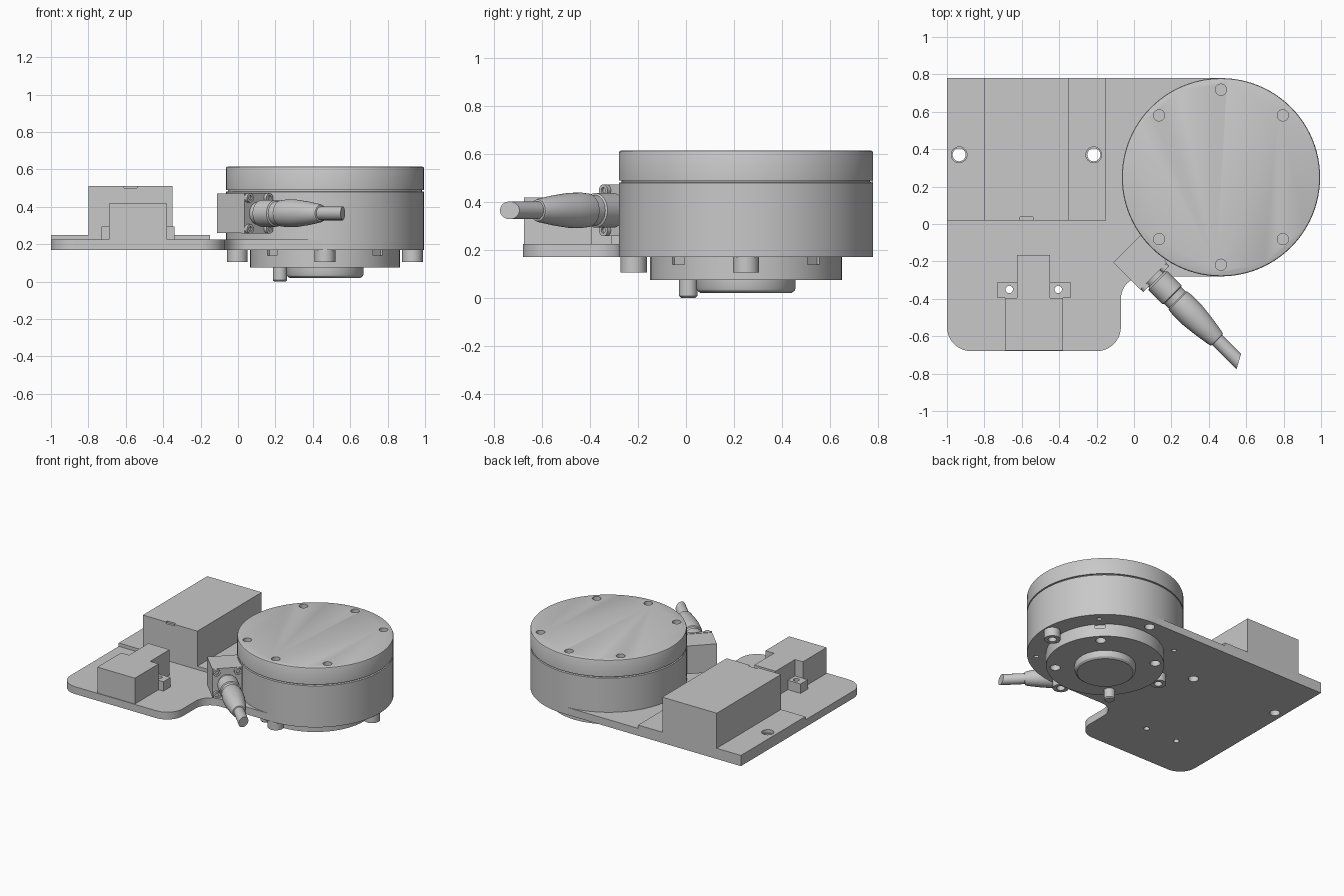
import bpy
import bmesh
from math import pi, cos, sin, radians
from mathutils import Matrix, Vector

cube = bpy.data.objects.get("Cube")
if cube:
    bpy.data.objects.remove(cube, do_unlink=True)

GREY = (0.58, 0.58, 0.58, 1)
grey = bpy.data.materials.new("light grey")
grey.use_nodes = True
grey.diffuse_color = GREY
grey.node_tree.nodes["Principled BSDF"].inputs["Base Color"].default_value = GREY

CX, CY, R = 0.465, 0.25, 0.53   # drum axis and radius
BOLT_R = 0.468                  # bolt circle
HUB_R = 0.34                    # hub hole circle


def polar(radius, degrees):
    a = radians(degrees)
    return CX + radius * cos(a), CY + radius * sin(a)


def add_lathe(bm, profile, matrix, segs=32):
    """Revolve (radius, height) pairs about the local z axis."""
    rings = []
    for r, h in profile:
        rings.append([bm.verts.new(matrix @ Vector((r * cos(2 * pi * i / segs),
                                                    r * sin(2 * pi * i / segs), h)))
                      for i in range(segs)])
    for a, b in zip(rings, rings[1:]):
        for i in range(segs):
            j = (i + 1) % segs
            bm.faces.new((a[i], a[j], b[j], b[i]))
    bm.faces.new(rings[0][::-1])
    bm.faces.new(rings[-1])
    return rings


def add_box(bm, x, y, z, matrix=Matrix()):
    size = Matrix.Diagonal((x[1] - x[0], y[1] - y[0], z[1] - z[0], 1))
    mid = Matrix.Translation([(a + b) / 2 for a, b in (x, y, z)])
    bmesh.ops.create_cube(bm, size=1, matrix=matrix @ mid @ size)


def add_hole(bm, xy, r, z0, z1):
    add_lathe(bm, [(r, z0), (r, z1)], Matrix.Translation((*xy, 0)), 24)


def add_prism(bm, outline, z0, z1):
    face = bm.faces.new([bm.verts.new((x, y, z0)) for x, y in outline])
    top = bmesh.ops.extrude_face_region(bm, geom=[face])["geom"]
    bmesh.ops.translate(bm, vec=(0, 0, z1 - z0),
                        verts=[v for v in top if isinstance(v, bmesh.types.BMVert)])


def finish(name, bm, cutter=None):
    """Make the object, subtract the optional cutter mesh, and shade it."""
    obs = []
    for label, data in ((name, bm), (name + "_cutter", cutter)):
        if data is None:
            continue
        bmesh.ops.recalc_face_normals(data, faces=data.faces[:])
        mesh = bpy.data.meshes.new(label)
        data.to_mesh(mesh)
        data.free()
        mesh.materials.append(grey)
        ob = bpy.data.objects.new(label, mesh)
        bpy.context.collection.objects.link(ob)
        obs.append(ob)
    ob = obs[0]
    bpy.ops.object.select_all(action='DESELECT')
    ob.select_set(True)
    bpy.context.view_layer.objects.active = ob
    if cutter is not None:
        mod = ob.modifiers.new("holes", 'BOOLEAN')
        mod.operation, mod.solver, mod.object = 'DIFFERENCE', 'EXACT', obs[1]
        bpy.ops.object.modifier_apply(modifier=mod.name)
        bpy.data.objects.remove(obs[1], do_unlink=True)
    bpy.ops.object.shade_smooth_by_angle(angle=radians(30))
    return ob


def arc(cx, cy, r, start, end, steps):
    return [(cx + r * cos(radians(start + (end - start) * i / steps)),
             cy + r * sin(radians(start + (end - start) * i / steps)))
            for i in range(steps + 1)]


on_drum_axis = Matrix.Translation((CX, CY, 0))
SENSOR_HOLES = [(-0.935, 0.37), (-0.215, 0.37)]
PLUG_HOLES = [(-0.667, -0.35), (-0.405, -0.35)]

# Base plate: square back corner, rounded front corners, round under the drum
outline = ([(-1, 0.78)] + arc(-0.87, -0.55, 0.13, 180, 270, 10)
           + arc(-0.2, -0.55, 0.13, 270, 360, 10)
           + arc(0.05, -0.4, 0.12, 180, 90, 10)
           + arc(CX, CY, R, -90, 90, 48))
bm, cut = bmesh.new(), bmesh.new()
add_prism(bm, outline, 0.17, 0.225)
for xy in SENSOR_HOLES:
    add_hole(cut, xy, 0.035, 0.1, 0.3)
for xy in PLUG_HOLES:
    add_hole(cut, xy, 0.02, 0.1, 0.3)
for angle in (45, 135, 315):
    add_hole(cut, polar(BOLT_R, angle), 0.016, 0.1, 0.21)
add_hole(cut, polar(BOLT_R, 90), 0.035, 0.1, 0.21)
finish("base_plate", bm, cut)

# Drum body with the narrow groove under the cap
bm = bmesh.new()
add_lathe(bm, [(R, 0.225), (R, 0.48), (0.518, 0.483), (0.518, 0.495)],
          on_drum_axis, 96)
finish("drum_body", bm)

# Drum cap with six shallow screw holes
bm, cut = bmesh.new(), bmesh.new()
add_lathe(bm, [(0.518, 0.49), (R, 0.49), (R, 0.605), (0.527, 0.612), (0.52, 0.615)],
          on_drum_axis, 96)
for angle in (45, 90, 135, 225, 270, 315):
    add_hole(cut, polar(BOLT_R, angle), 0.03, 0.575, 0.7)
finish("drum_cap", bm, cut)

# Hub under the plate, with holes and small side notches on the diagonals
bm, cut = bmesh.new(), bmesh.new()
add_lathe(bm, [(0.4, 0.075), (0.4, 0.17)], on_drum_axis, 80)
for angle in (45, 135, 315):
    add_hole(cut, polar(HUB_R, angle), 0.035, 0, 0.13)
for angle in (45, 135, 225, 315):
    turn = on_drum_axis @ Matrix.Rotation(radians(angle), 4, 'Z')
    add_box(cut, (0.385, 0.45), (-0.035, 0.035), (0.14, 0.2), turn)
finish("hub", bm, cut)

# Centring boss and locating pin
bm = bmesh.new()
add_lathe(bm, [(0.19, 0.02), (0.203, 0.03), (0.207, 0.04), (0.207, 0.08)],
          on_drum_axis, 64)
finish("centring_boss", bm)
bm = bmesh.new()
add_lathe(bm, [(0.03, 0), (0.038, 0.008), (0.038, 0.08)],
          Matrix.Translation((*polar(HUB_R, 225), 0)))
finish("locating_pin", bm)

# Socket head bolts under the plate
for label, angle in (("left", 0), ("front", 270), ("right", 180)):
    bm = bmesh.new()
    add_lathe(bm, [(0.028, 0.14), (0.028, 0.105), (0.055, 0.105), (0.055, 0.172)],
              Matrix.Translation((*polar(BOLT_R, angle), 0)))
    finish(label + "_bolt", bm)

# Large sensor block on its mounting flange
bm, cut = bmesh.new(), bmesh.new()
add_box(bm, (-1, -0.15), (0.02, 0.78), (0.22, 0.25))
for xy in SENSOR_HOLES:
    add_hole(cut, xy, 0.042, 0.1, 0.3)
finish("sensor_flange", bm, cut)
bm, cut = bmesh.new(), bmesh.new()
add_box(bm, (-0.8, -0.35), (0.02, 0.78), (0.24, 0.512))
add_box(cut, (-0.61, -0.54), (0, 0.037), (0.5, 0.6))
finish("sensor_block", bm, cut)

# Small plug: wide body, narrow neck and two drilled ears
bm = bmesh.new()
add_prism(bm, [(-0.69, -0.675), (-0.38, -0.675), (-0.38, -0.395), (-0.45, -0.395),
               (-0.45, -0.165), (-0.625, -0.165), (-0.625, -0.395), (-0.69, -0.395)],
          0.22, 0.418)
finish("plug_body", bm)
for label, x, xy in (("right", (-0.73, -0.625), PLUG_HOLES[0]),
                     ("left", (-0.45, -0.34), PLUG_HOLES[1])):
    bm, cut = bmesh.new(), bmesh.new()
    add_box(bm, x, (-0.395, -0.31), (0.22, 0.295))
    add_hole(cut, xy, 0.02, 0.1, 0.4)
    finish(label + "_plug_ear", bm, cut)

# Cable socket: box against the drum, cover and four screws (local x = cable)
socket = Matrix.Translation((0.03, -0.205, 0.365)) @ Matrix.Rotation(-pi / 4, 4, 'Z')
along = socket @ Matrix.Rotation(pi / 2, 4, 'Y')
bm = bmesh.new()
add_box(bm, (-0.1, 0.09), (-0.1, 0.115), (-0.105, 0.105), socket)
finish("socket_box", bm)
bm = bmesh.new()
add_box(bm, (0.085, 0.105), (-0.1, 0.1), (-0.108, 0.108), socket)
finish("socket_cover", bm)
bm = bmesh.new()
for y in (-0.073, 0.073):
    for z in (-0.083, 0.083):
        add_lathe(bm, [(0.025, 0.1), (0.025, 0.125), (0.012, 0.125), (0.012, 0.115)],
                  along @ Matrix.Translation((z, y, 0)), 20)
finish("socket_screws", bm)

# Cable gland, tapered sleeve and cable with an oblique end
bm = bmesh.new()
rings = add_lathe(bm, [(0.06, 0.1), (0.06, 0.13), (0.072, 0.14), (0.072, 0.245),
                       (0.064, 0.25), (0.064, 0.285), (0.07, 0.29), (0.074, 0.33),
                       (0.073, 0.4), (0.064, 0.48), (0.05, 0.57), (0.045, 0.585),
                       (0.037, 0.587), (0.037, 0.75)], along, 40)
direction = Vector((1, -1, 0)).normalized()
side = Vector((1, 1, 0)).normalized()
centre = sum((v.co for v in rings[-1]), Vector()) / len(rings[-1])
for v in rings[-1]:
    v.co -= direction * (v.co - centre).dot(side) * 0.55
finish("cable", bm)
